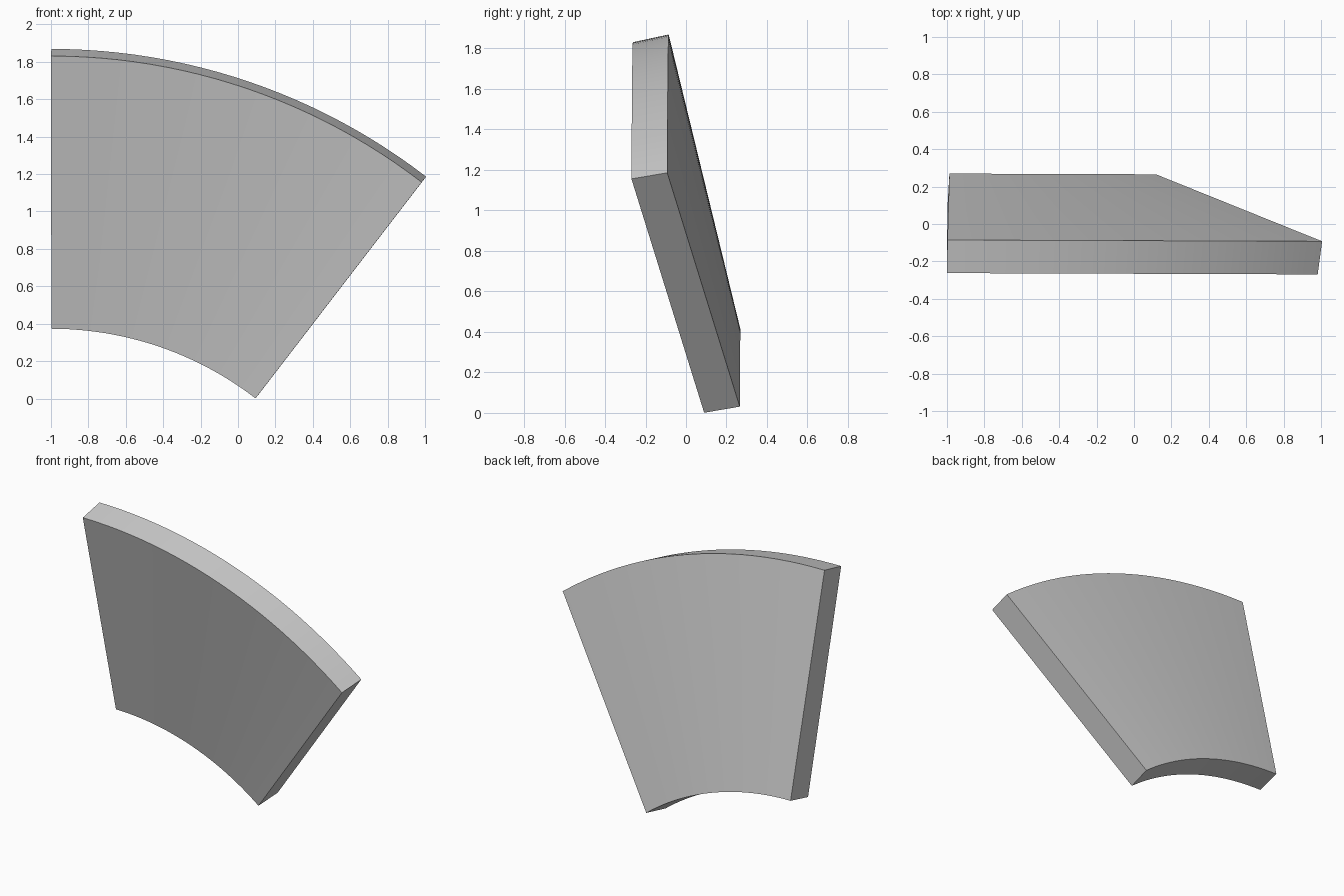
import bpy, bmesh
from math import sin, cos, radians
from mathutils import Matrix

if "Cube" in bpy.data.objects:
    bpy.data.objects.remove(bpy.data.objects["Cube"])

# Cross-section of the conical slab: radius, y, start angle (degrees)
PROFILE = [(3.25, -0.266, 0.0), (3.288, -0.089, 0.05),
           (1.830, 0.266, 0.38), (1.792, 0.090, 0.08)]
CENTRE_X, CENTRE_Z = -1.0, -1.419
END_ANGLE = 37.6
STEPS = 24

# Sweep the section around the cone axis (parallel to y)
bm = bmesh.new()
rings = []
for i in range(STEPS + 1):
    ring = []
    for r, y, start in PROFILE:
        a = radians(start + (END_ANGLE - start) * i / STEPS)
        ring.append(bm.verts.new((CENTRE_X + r * sin(a), y, CENTRE_Z + r * cos(a))))
    rings.append(ring)
for a, b in zip(rings, rings[1:]):
    for k in range(4):
        n = (k + 1) % 4
        bm.faces.new((a[k], a[n], b[n], b[k]))

# Flat radial ends
bm.faces.new(rings[0])
bm.faces.new(rings[-1])
bmesh.ops.recalc_face_normals(bm, faces=bm.faces[:])
bmesh.ops.transform(bm, matrix=Matrix.Rotation(radians(-0.2), 4, 'Z'), verts=bm.verts[:])

mesh = bpy.data.meshes.new("curved_panel")
bm.to_mesh(mesh)
bm.free()
panel = bpy.data.objects.new("curved_panel", mesh)
bpy.context.collection.objects.link(panel)
bpy.context.view_layer.objects.active = panel
panel.select_set(True)
bpy.ops.object.shade_smooth_by_angle(angle=radians(30))
